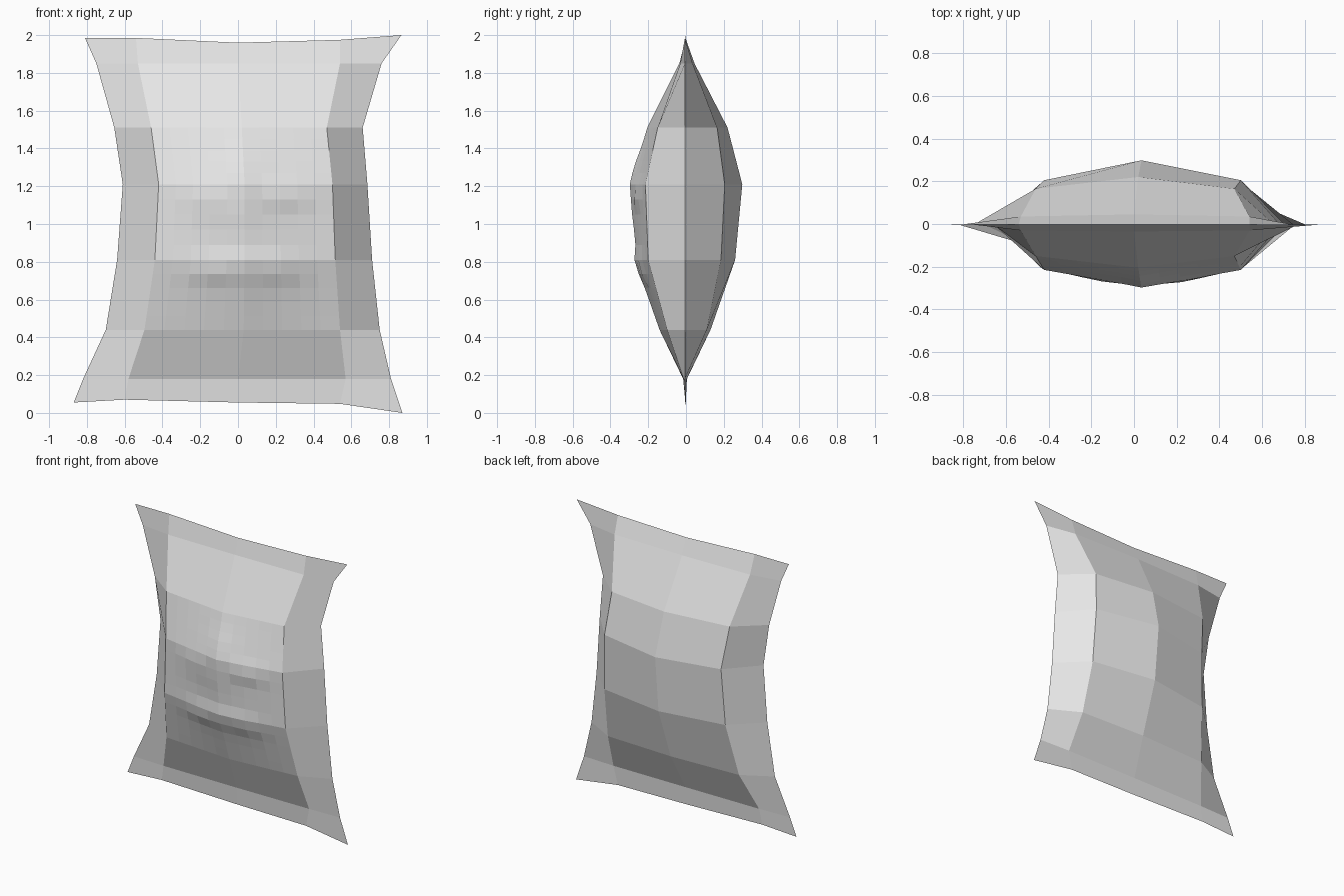
import bpy
import bmesh
from math import exp

cube = bpy.data.objects.get("Cube")
if cube:
    bpy.data.objects.remove(cube, do_unlink=True)

# Pale grey cloth
cloth = bpy.data.materials.new("pale_grey_cloth")
cloth.use_nodes = True
colour = (0.8, 0.8, 0.8, 1)
cloth.diffuse_color = colour
cloth.node_tree.nodes["Principled BSDF"].inputs["Base Color"].default_value = colour

# Seam corners and hem edges, left to right
bottom_hem = [(-0.87, 0.055), (-0.6, 0.07), (0.0, 0.055), (0.54, 0.048), (0.87, 0.0)]
top_hem = [(-0.81, 1.985), (-0.54, 1.985), (0.0, 1.96), (0.54, 1.975), (0.865, 2.0)]

# Stuffed rows: height, five x positions, front depths (side, centre), back depths
rows = [
    (0.18, (-0.82, -0.58, 0.0, 0.57, 0.81), (0.012, 0.015), (0.004, 0.005)),
    (0.44, (-0.70, -0.495, 0.03, 0.54, 0.75), (0.10, 0.14), (0.11, 0.13)),
    (0.81, (-0.64, -0.44, 0.035, 0.515, 0.71), (0.20, 0.27), (0.185, 0.26)),
    (1.21, (-0.61, -0.42, 0.035, 0.50, 0.685), (0.215, 0.295), (0.205, 0.298)),
    (1.51, (-0.655, -0.46, 0.02, 0.47, 0.66), (0.15, 0.205), (0.165, 0.22)),
    (1.85, (-0.75, -0.53, 0.0, 0.54, 0.76), (0.03, 0.035), (0.035, 0.045)),
]

bm = bmesh.new()


def hem(points):
    return [bm.verts.new((x, -0.003, z)) for x, z in points]


low, high = hem(bottom_hem), hem(top_hem)
seams = [(bm.verts.new((r[1][0], -0.003, r[0])),
          bm.verts.new((r[1][4], -0.006, r[0]))) for r in rows]


def panel(side):
    """Build one stuffed cloth panel that shares the seam."""
    grid = [low]
    for (z, xs, front, back), (left, right) in zip(rows, seams):
        edge, mid = front if side < 0 else back
        inner = [bm.verts.new((x, side * d, z))
                 for x, d in zip(xs[1:4], (edge, mid, edge))]
        grid.append([left, *inner, right])
    grid.append(high)
    for a, b in zip(grid, grid[1:]):
        for i in range(4):
            quad = [a[i], a[i + 1], b[i + 1], b[i]]
            bm.faces.new(quad if side < 0 else quad[::-1])
    return grid


panel(1)
front = panel(-1)

# Shallow crumples in the middle of the front panel
middle = {v for row in front[2:6] for v in row[1:4]}
edges = [e for e in bm.edges if all(v in middle for v in e.verts)]
bmesh.ops.subdivide_edges(bm, edges=edges, cuts=4, use_grid_fill=True)
# Each crumple: x, z, half width, half height, outward push
crumples = [
    (-0.16, 1.10, 0.12, 0.045, 0.016),
    (0.24, 1.15, 0.12, 0.05, 0.016),
    (0.04, 1.30, 0.08, 0.08, 0.008),
    (0.00, 0.92, 0.14, 0.06, -0.010),
    (-0.12, 0.75, 0.13, 0.06, 0.018),
    (0.20, 0.76, 0.12, 0.07, 0.018),
]
for v in bm.verts:
    if v.co.y < -0.1 and abs(v.co.x - 0.03) < 0.4 and 0.55 < v.co.z < 1.45:
        v.co.y -= sum(p * exp(-((v.co.x - x) / w) ** 2 - ((v.co.z - z) / h) ** 2)
                      for x, z, w, h, p in crumples)

bmesh.ops.recalc_face_normals(bm, faces=bm.faces)
mesh = bpy.data.meshes.new("pillow")
bm.to_mesh(mesh)
bm.free()
mesh.materials.append(cloth)
pillow = bpy.data.objects.new("pillow", mesh)
bpy.context.collection.objects.link(pillow)
